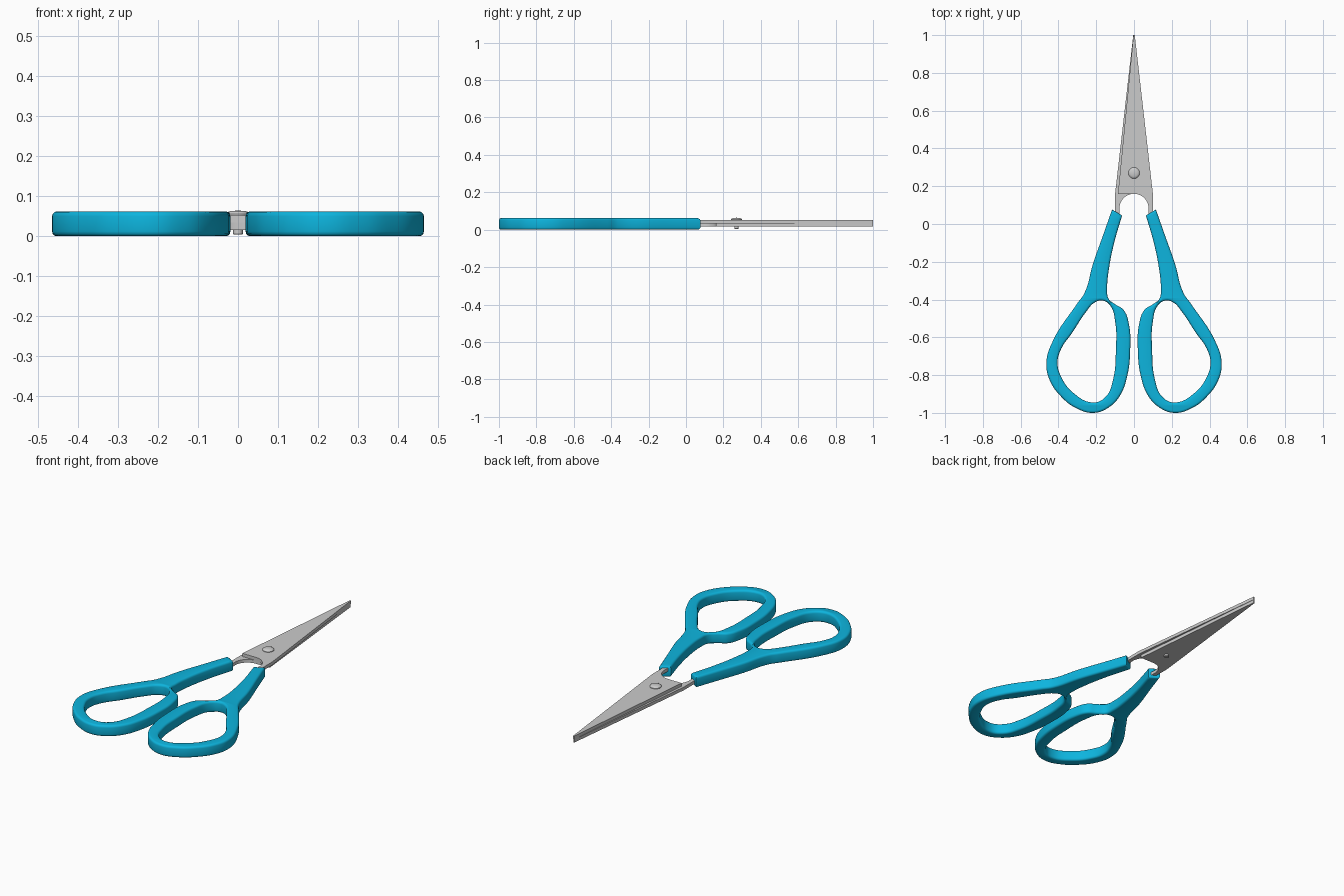
import bpy, bmesh, math

if "Cube" in bpy.data.objects:
    bpy.data.objects.remove(bpy.data.objects["Cube"])

blue = bpy.data.materials.new("blue_plastic")
blue.diffuse_color = (0.004, 0.46, 0.73, 1)
blue.use_nodes = True
blue.node_tree.nodes["Principled BSDF"].inputs["Base Color"].default_value = blue.diffuse_color


def finish(name, bm, mat=None, angle=35):
    bmesh.ops.remove_doubles(bm, verts=bm.verts, dist=1e-5)
    bmesh.ops.recalc_face_normals(bm, faces=bm.faces)
    me = bpy.data.meshes.new(name)
    bm.to_mesh(me)
    bm.free()
    ob = bpy.data.objects.new(name, me)
    bpy.context.collection.objects.link(ob)
    if mat:
        me.materials.append(mat)
    bpy.ops.object.select_all(action='DESELECT')
    ob.select_set(True)
    bpy.context.view_layer.objects.active = ob
    bpy.ops.object.shade_smooth_by_angle(angle=math.radians(angle))
    return ob


# Handle outlines (right side): grip body and finger hole
outer = [(.063, .045), (.116, .077), (.164, -.06), (.217, -.21), (.262, -.365),
         (.30, -.42), (.43, -.62), (.464, -.735), (.445, -.83), (.38, -.92),
         (.31, -.973), (.215, -1.0), (.135, -.972), (.075, -.91), (.037, -.81),
         (.02, -.66), (.027, -.53), (.055, -.455), (.10, -.425), (.135, -.395),
         (.142, -.34), (.133, -.24), (.105, -.10)]
hole = [(.17, -.405), (.212, -.418), (.25, -.46), (.33, -.58), (.385, -.66),
        (.405, -.735), (.385, -.81), (.32, -.895), (.215, -.945), (.15, -.915),
        (.11, -.82), (.096, -.67), (.10, -.515), (.127, -.43)]
HALF, ROUND = 0.031, 0.012


def handle(name, side):
    cu = bpy.data.curves.new(name + "_outline", 'CURVE')
    cu.dimensions = '2D'
    cu.fill_mode = 'BOTH'
    cu.extrude = HALF - ROUND
    cu.bevel_depth = ROUND
    cu.offset = -ROUND
    cu.bevel_resolution = 2
    cu.resolution_u = 6
    for pts, corners in ((outer, (0, 1)), (hole, ())):
        sp = cu.splines.new('BEZIER')
        sp.bezier_points.add(len(pts) - 1)
        sp.use_cyclic_u = True
        for i, (x, y) in enumerate(pts):
            p = sp.bezier_points[i]
            p.co = (side * x, y, 0)
            kind = 'VECTOR' if i in corners else 'AUTO'
            p.handle_left_type = p.handle_right_type = kind
    tmp = bpy.data.objects.new(name + "_outline", cu)
    bpy.context.collection.objects.link(tmp)
    bpy.context.view_layer.update()
    me = tmp.evaluated_get(bpy.context.evaluated_depsgraph_get()).to_mesh()
    bm = bmesh.new()
    bm.from_mesh(me)
    bpy.data.objects.remove(tmp)
    bmesh.ops.translate(bm, verts=bm.verts, vec=(0, 0, HALF))
    finish(name, bm, blue)


handle("right_handle", 1)
handle("left_handle", -1)


# Blades: wedge with a round notch and a tang running into the handle
def blade(name, side, z0, z1):
    pts = [(-.003, 1), (-.085, .16), (0, .16)]
    for i in range(1, 11):
        a = math.radians(90 - i * 9)
        pts.append((.077 * math.cos(a), .083 + .077 * math.sin(a)))
    pts += [(.075, .03), (.105, -.06), (.14, -.06), (.10, .06), (.10, .16), (.004, 1)]
    bm = bmesh.new()
    f = bm.faces.new([bm.verts.new((side * x, y, z0)) for x, y in pts])
    ret = bmesh.ops.extrude_face_region(bm, geom=[f])
    top = [v for v in ret['geom'] if isinstance(v, bmesh.types.BMVert)]
    bmesh.ops.translate(bm, verts=top, vec=(0, 0, z1 - z0))
    finish(name, bm, angle=20)


blade("upper_blade", 1, .034, .052)
blade("lower_blade", -1, .016, .034)

# Pivot rivet: lathed domed head and a slim pin below
profile = [(0, .064), (.018, .063), (.026, .060), (.030, .055), (.030, .050),
           (.012, .050), (.012, .006), (.010, .004), (0, .004)]
bm = bmesh.new()
vs = [bm.verts.new((r, 0, z)) for r, z in profile]
es = [bm.edges.new(p) for p in zip(vs, vs[1:])]
bmesh.ops.spin(bm, geom=vs + es, cent=(0, 0, 0), axis=(0, 0, 1),
               angle=math.tau, steps=32, use_duplicate=False)
bmesh.ops.translate(bm, verts=bm.verts, vec=(0, .27, 0))
finish("pivot_rivet", bm)
